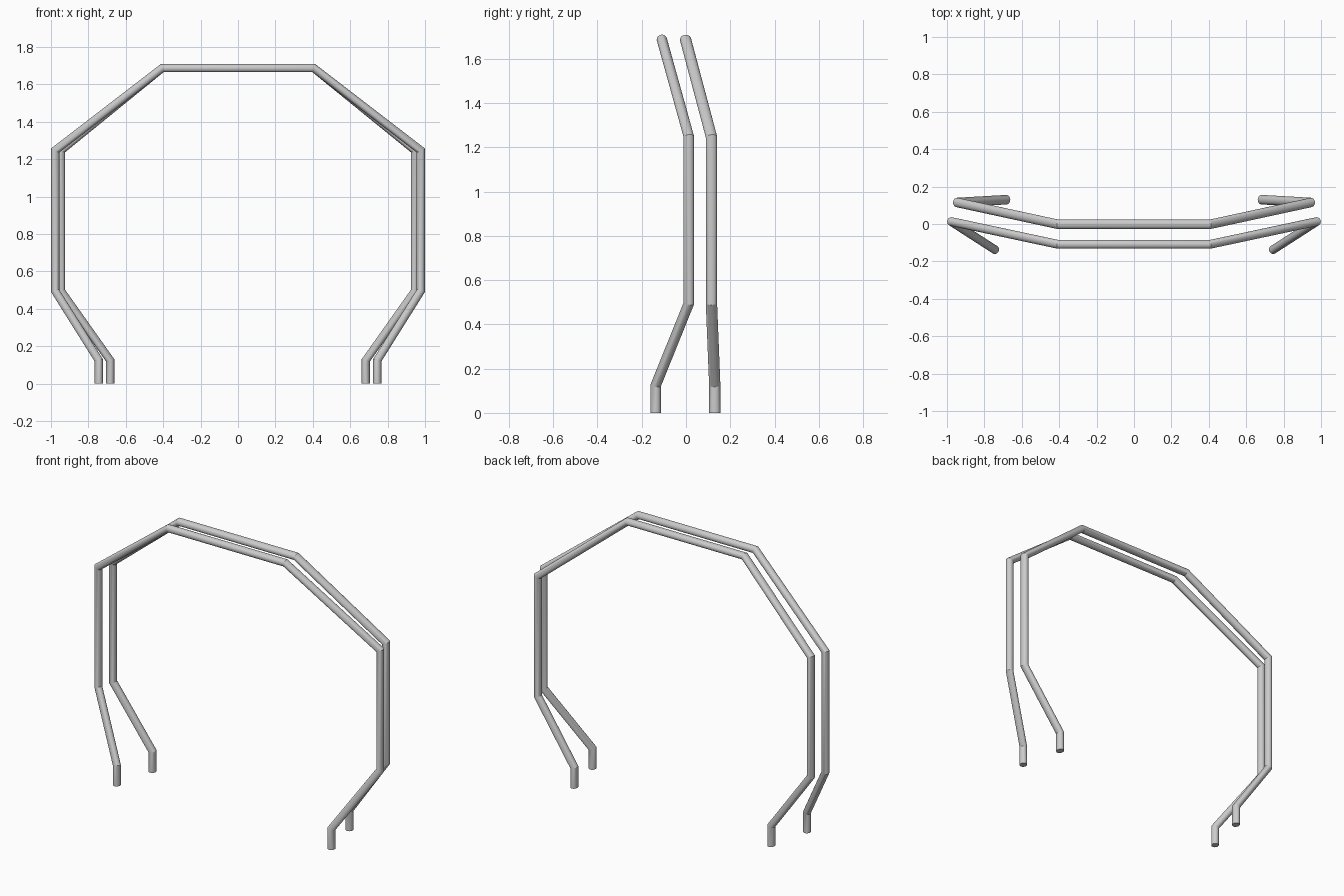
import bpy, bmesh, math
from mathutils import Vector

if "Cube" in bpy.data.objects:
    bpy.data.objects.remove(bpy.data.objects["Cube"])

SIDES = 20


def tube_hoop(name, half, rx, ry):
    """Sweep an oval along a left-right symmetric path with mitred bends."""
    left = [Vector(p) for p in half]
    path = left + [Vector((-p.x, p.y, p.z)) for p in reversed(left)]
    bm = bmesh.new()
    ring = [path[0] + Vector((rx * math.cos(a), ry * math.sin(a), 0))
            for a in (2 * math.pi * i / SIDES for i in range(SIDES))]
    rings = [[bm.verts.new(p) for p in ring]]
    for i in range(1, len(path)):
        d = (path[i] - path[i - 1]).normalized()
        nxt = (path[i + 1] - path[i]).normalized() if i + 1 < len(path) else d
        n = d + nxt
        # slide the ring along the segment onto the mitre plane
        ring = [p + d * ((path[i] - p).dot(n) / d.dot(n)) for p in ring]
        rings.append([bm.verts.new(p) for p in ring])
    for a, b in zip(rings, rings[1:]):
        for j in range(SIDES):
            k = (j + 1) % SIDES
            bm.faces.new((a[j], a[k], b[k], b[j]))
    bm.faces.new(rings[0])
    bm.faces.new(rings[-1])
    bmesh.ops.recalc_face_normals(bm, faces=bm.faces)
    mesh = bpy.data.meshes.new(name)
    bm.to_mesh(mesh)
    bm.free()
    obj = bpy.data.objects.new(name, mesh)
    bpy.context.collection.objects.link(obj)
    bpy.context.view_layer.objects.active = obj
    obj.select_set(True)
    bpy.ops.object.shade_smooth_by_angle(angle=math.radians(25))
    obj.select_set(False)


# Front hoop: foot, foot bend, lower elbow, upper elbow, top corner
tube_hoop("front_hoop", [(-0.744, -0.137, 0), (-0.744, -0.137, 0.124),
                         (-0.977, 0.013, 0.495), (-0.977, 0.013, 1.247),
                         (-0.405, -0.109, 1.687)], 0.022, 0.0235)

# Back hoop: slightly narrower, feet splayed backwards
tube_hoop("back_hoop", [(-0.683, 0.130, 0), (-0.683, 0.130, 0.124),
                        (-0.946, 0.115, 0.495), (-0.946, 0.115, 1.247),
                        (-0.405, -0.002, 1.687)], 0.0215, 0.0255)
